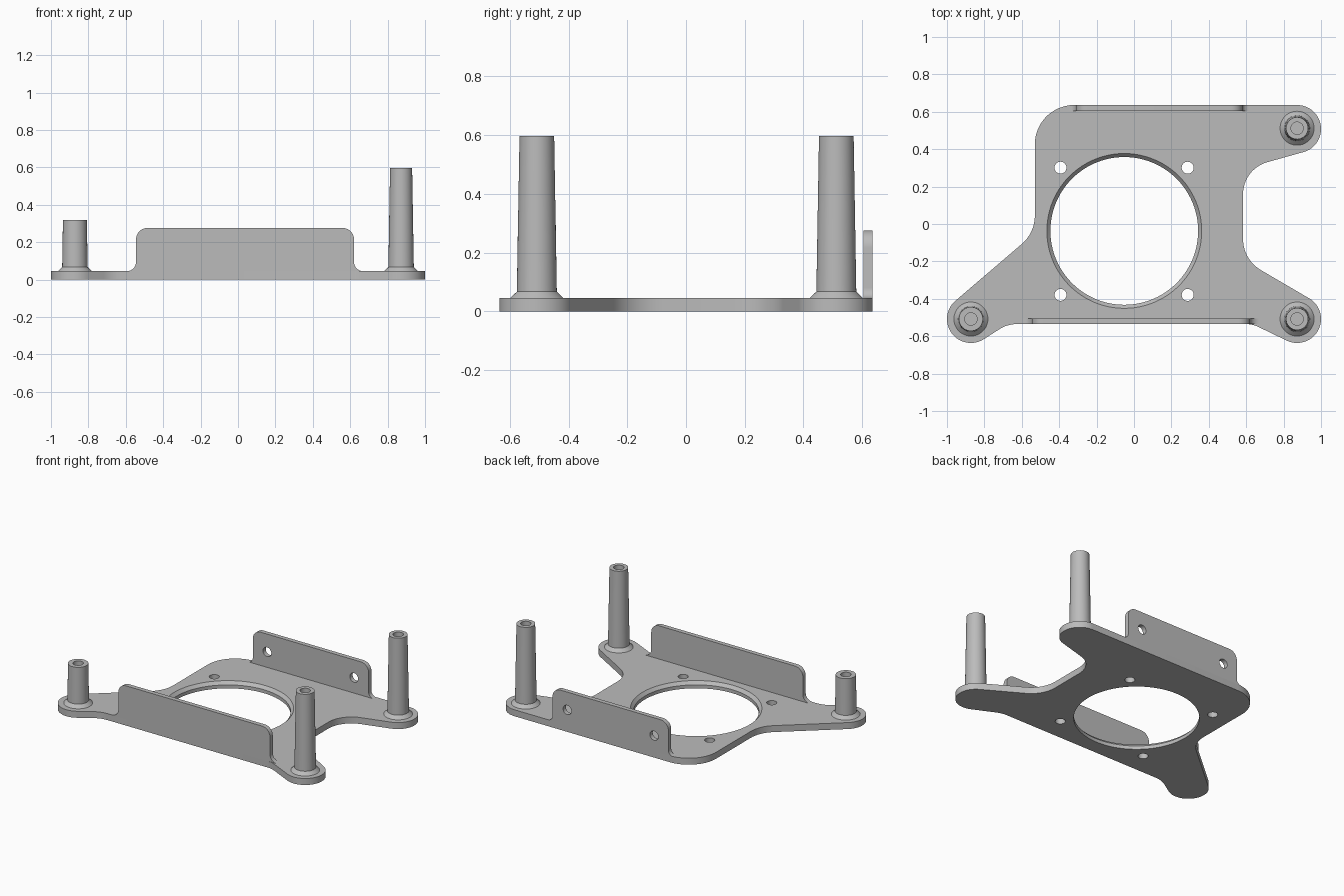
import bpy, bmesh, math
from mathutils import Matrix

if "Cube" in bpy.data.objects:
    bpy.data.objects.remove(bpy.data.objects["Cube"])

grey = bpy.data.materials.new("plain grey")
grey.diffuse_color = (0.5, 0.5, 0.5, 1)
grey.use_nodes = True
grey.node_tree.nodes["Principled BSDF"].inputs["Base Color"].default_value = grey.diffuse_color
T = 0.045          # plate thickness
R = 0.128          # radius of the plate ends around the posts


def arc(cx, cy, r, a0, a1):
    n = max(4, int(abs(a1 - a0) / 6))
    return [(cx + r * math.cos(math.radians(a0 + (a1 - a0) * i / n)),
             cy + r * math.sin(math.radians(a0 + (a1 - a0) * i / n)))
            for i in range(n + 1)]


def make(name, bm, matrix=Matrix()):
    bmesh.ops.transform(bm, matrix=matrix, verts=bm.verts)
    bmesh.ops.recalc_face_normals(bm, faces=bm.faces)
    me = bpy.data.meshes.new(name)
    bm.to_mesh(me)
    bm.free()
    me.materials.append(grey)
    ob = bpy.data.objects.new(name, me)
    bpy.context.collection.objects.link(ob)
    return ob


def prism(name, pts, depth, matrix=Matrix()):
    bm = bmesh.new()
    face = bm.faces.new([bm.verts.new((x, y, 0)) for x, y in pts])
    top = bmesh.ops.extrude_face_region(bm, geom=[face])["geom"]
    bmesh.ops.translate(bm, vec=(0, 0, depth),
                        verts=[v for v in top if isinstance(v, bmesh.types.BMVert)])
    return make(name, bm, matrix)


def lathe(name, profile, x, y, n=48):
    """Spin (radius, z) points round the z axis; both ends are capped."""
    bm = bmesh.new()
    rings = [[bm.verts.new((px, py, z)) for px, py in
              [(r * math.cos(math.tau * i / n), r * math.sin(math.tau * i / n))
               for i in range(n)]] for r, z in profile]
    for a, b in zip(rings, rings[1:]):
        for i in range(n):
            bm.faces.new((a[i], a[(i + 1) % n], b[(i + 1) % n], b[i]))
    bm.faces.new(rings[0])
    bm.faces.new(rings[-1])
    return make(name, bm, Matrix.Translation((x, y, 0)))


def cut(ob, cutters):
    for c in cutters:
        m = ob.modifiers.new("cut", "BOOLEAN")
        m.operation, m.solver, m.object = "DIFFERENCE", "EXACT", c
    bpy.context.view_layer.update()
    me = bpy.data.meshes.new_from_object(
        ob.evaluated_get(bpy.context.evaluated_depsgraph_get()))
    ob.modifiers.clear()
    ob.data = me
    for c in cutters:
        bpy.data.objects.remove(c)


# Base plate: three rounded arms joined by concave fillets
outline = (arc(-0.872, -0.508, R, 130.7, 303) + arc(-0.627, -0.705, 0.17, 123, 90)
           + arc(0.599, -0.685, 0.15, 90, 64) + arc(0.872, -0.508, R, 244, 419.4)
           + arc(0.776, -0.08, 0.193, 239.4, 180) + arc(0.76, 0.16, 0.177, 180, 106)
           + arc(0.872, 0.508, R, 286, 450) + arc(-0.32, 0.426, 0.21, 90, 180)
           + arc(-0.73, 0.045, 0.2, 0, -49.3))
plate = prism("base_plate", outline, T)

# Large chamfered opening and four screw holes
cutters = [lathe("opening_cutter", [(0.395, -0.1), (0.395, 0.024), (0.414, T),
                                    (0.414, 0.1)], -0.052, -0.037, 96)]
for sx in (-1, 1):
    for sy in (-1, 1):
        cutters.append(lathe("screw_cutter", [(0.032, -0.1), (0.032, 0.1)],
                             -0.053 + sx * 0.34, -0.039 + sy * 0.34, 32))
cut(plate, cutters)


# Upright flanges with rounded tops and flared feet
def flange(name, x0, x1, y, f, t=0.031, top=0.276, r=0.06):
    pts = (arc(x1 + f, T + f, f, 270, 180) + arc(x1 - r, top - r, r, 0, 90)
           + arc(x0 + r, top - r, r, 90, 180) + arc(x0 - f, T + f, f, 0, -90))
    turn = Matrix.Translation((0, y, 0)) @ Matrix.Rotation(math.pi / 2, 4, "X")
    return prism(name, pts, t, turn)


front = flange("front_flange", -0.545, 0.62, -0.504, 0.05)
back = flange("back_flange", -0.31, 0.58, 0.636, 0.035)
side = Matrix.Translation((0, 0.8, 0)) @ Matrix.Rotation(math.pi / 2, 4, "X")
cut(back, [prism("flange_hole_cutter", arc(x, 0.152, 0.032, 0, 348), 0.4, side)
           for x in (-0.2, 0.467)])


# Tapered hollow posts with a chamfered collar
def post(name, x, y, top, r_top):
    return lathe(name, [(0.091, T), (0.068, 0.067), (r_top, top),
                        (0.033, top), (0.033, top - 0.22)], x, y)


posts = [post("short_post", -0.872, -0.508, 0.32, 0.064),
         post("front_tall_post", 0.872, -0.508, 0.597, 0.059),
         post("back_tall_post", 0.872, 0.512, 0.597, 0.059)]

# Smooth the round surfaces, keep edges sharp
for ob in [plate, front, back] + posts:
    bpy.ops.object.select_all(action="DESELECT")
    ob.select_set(True)
    bpy.context.view_layer.objects.active = ob
    bpy.ops.object.shade_smooth_by_angle(angle=math.radians(25))
